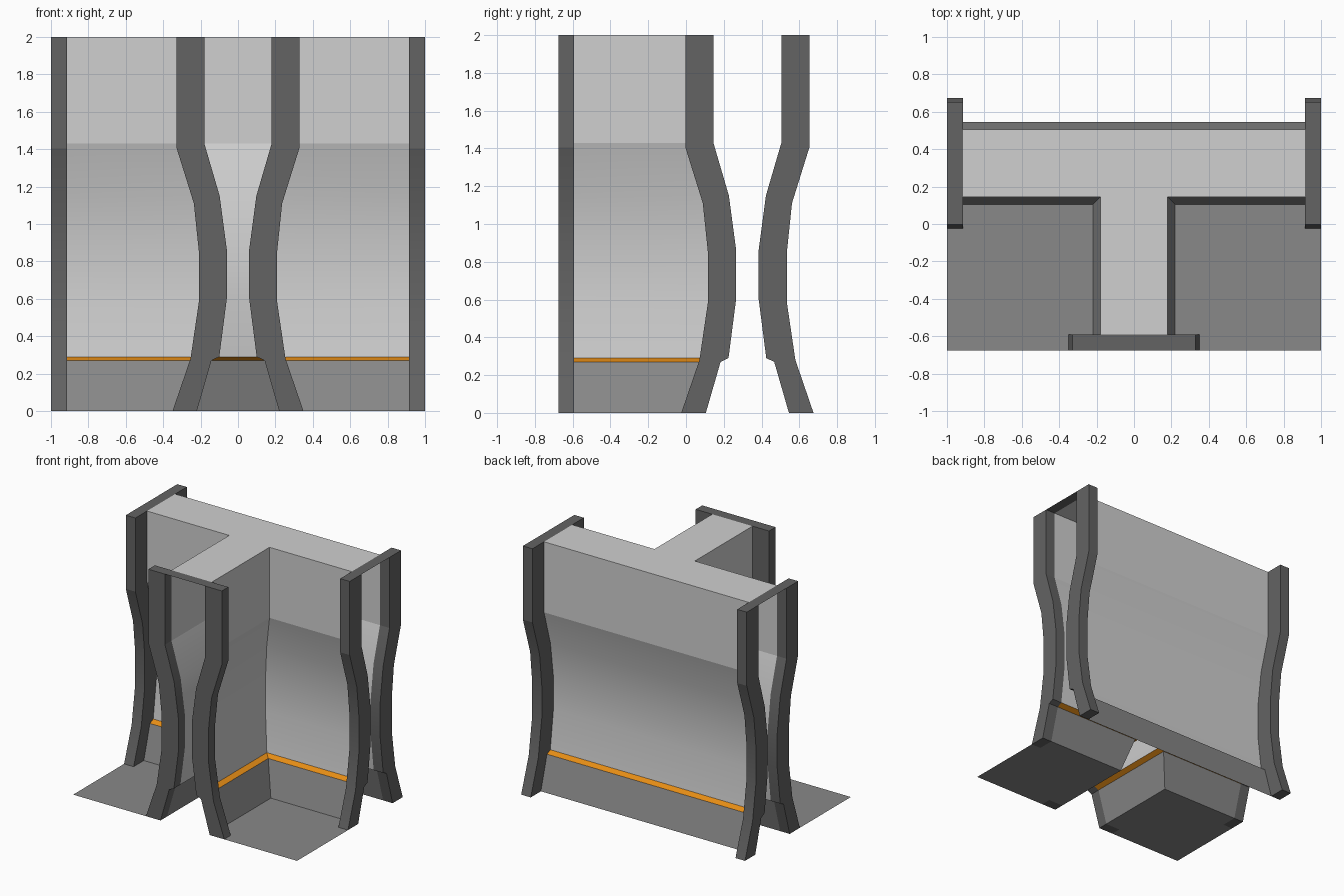
import bpy, bmesh, math
from mathutils import Matrix, Vector

if "Cube" in bpy.data.objects:
    bpy.data.objects.remove(bpy.data.objects["Cube"])


def mat(name, rgb):
    m = bpy.data.materials.new(name)
    m.diffuse_color = (*rgb, 1)
    m.use_nodes = True
    m.node_tree.nodes["Principled BSDF"].inputs["Base Color"].default_value = m.diffuse_color
    return m


WALL = mat("light grey wall", (0.63, 0.63, 0.63))
BASE = mat("mid grey base", (0.25, 0.25, 0.25))
TRIM = mat("dark grey trim", (0.125, 0.125, 0.125))
ORANGE = mat("orange stripe", (0.80, 0.27, 0.008))

# (half width, height): wall section and outer edge of the end frames
INNER = [(.22, 0), (.142, .27), (.10, .29), (.06, .60), (.06, .865),
         (.098, 1.15), (.18, 1.43), (.18, 2)]
OUTER = [(.35, 0), (.254, .28), (.209, .585), (.209, .85),
         (.236, 1.11), (.328, 1.405), (.328, 2)]
YC = .325      # centre line of the long wall
XE = .915      # where the long wall meets its frames
YE = -.592     # where the stem wall meets its frame
YF = -.675     # front edge


def finish(bm, name, mats, angle=None):
    me = bpy.data.meshes.new(name)
    bm.to_mesh(me)
    bm.free()
    for m in mats:
        me.materials.append(m)
    ob = bpy.data.objects.new(name, me)
    bpy.context.collection.objects.link(ob)
    if angle:
        bpy.ops.object.select_all(action='DESELECT')
        ob.select_set(True)
        bpy.context.view_layer.objects.active = ob
        bpy.ops.object.shade_smooth_by_angle(angle=math.radians(angle))
    return ob


def poly(bm, pts):
    return bm.faces.new([bm.verts.new(p) for p in pts])


# T-shaped wall: curved section swept along each side, open at the three ends
bm = bmesh.new()
paths = [
    lambda o, z: [(XE, YC - o, z), (o, YC - o, z), (o, YE, z)],
    lambda o, z: [(-o, YE, z), (-o, YC - o, z), (-XE, YC - o, z)],
    lambda o, z: [(-XE, YC + o, z), (XE, YC + o, z)],
]
for path in paths:
    for a, b in zip(INNER, INNER[1:]):
        lo, hi = path(*a), path(*b)
        for i in range(len(lo) - 1):
            poly(bm, [lo[i], lo[i + 1], hi[i + 1], hi[i]])
cap = [p for path in paths for p in path(*INNER[-1])]
poly(bm, cap)
bmesh.ops.remove_doubles(bm, verts=bm.verts[:], dist=1e-5)
bmesh.ops.recalc_face_normals(bm, faces=bm.faces[:])
bm.normal_update()
top = max(bm.faces, key=lambda f: f.calc_center_median().z)
if top.normal.z < 0:
    bmesh.ops.reverse_faces(bm, faces=bm.faces[:])
for f in bm.faces:
    z = f.calc_center_median().z
    f.material_index = 1 if z < .27 else 2 if z < .29 else 0
finish(bm, "t_wall", [WALL, BASE, ORANGE], 12)


# End frames: two curved legs with a thin strip across the top
def end_frame(name, matrix, depth):
    bm = bmesh.new()
    for s in (-1, 1):
        ring = [(s * o, z) for o, z in INNER + OUTER[::-1]]
        poly(bm, [(u, 0, z) for u, z in ring])
        poly(bm, [(u, depth, z) for u, z in ring])
        for i, (u, z) in enumerate(ring):
            u2, z2 = ring[(i + 1) % len(ring)]
            poly(bm, [(u, 0, z), (u2, 0, z2), (u2, depth, z2), (u, depth, z)])
    bmesh.ops.remove_doubles(bm, verts=bm.verts[:], dist=1e-5)
    bmesh.ops.recalc_face_normals(bm, faces=bm.faces[:])
    w = INNER[-1][0]
    poly(bm, [(-w, 0, 2), (w, 0, 2), (w, depth, 2), (-w, depth, 2)])
    bm.transform(matrix)
    return finish(bm, name, [TRIM], 12)


end_frame("stem_frame", Matrix.Translation((0, YF, 0)), YE - YF)
for name, s in (("right_frame", 1), ("left_frame", -1)):
    end_frame(name, Matrix.Translation((s, YC, 0)) @
              Matrix.Rotation(s * math.pi / 2, 4, 'Z'), 1 - XE)

# Floor plates in the two front corners, notched around the frame feet
fi, fo = INNER[0][0], OUTER[0][0]
for name, s in (("right_floor", 1), ("left_floor", -1)):
    bm = bmesh.new()
    pts = [(fo, YF), (1, YF), (1, YC - fo), (XE, YC - fo),
           (XE, YC - fi), (fi, YC - fi), (fi, YE), (fo, YE)]
    f = poly(bm, [(s * x, y, 0) for x, y in pts])
    f.normal_update()
    if f.normal.z < 0:
        f.normal_flip()
    finish(bm, name, [BASE])
